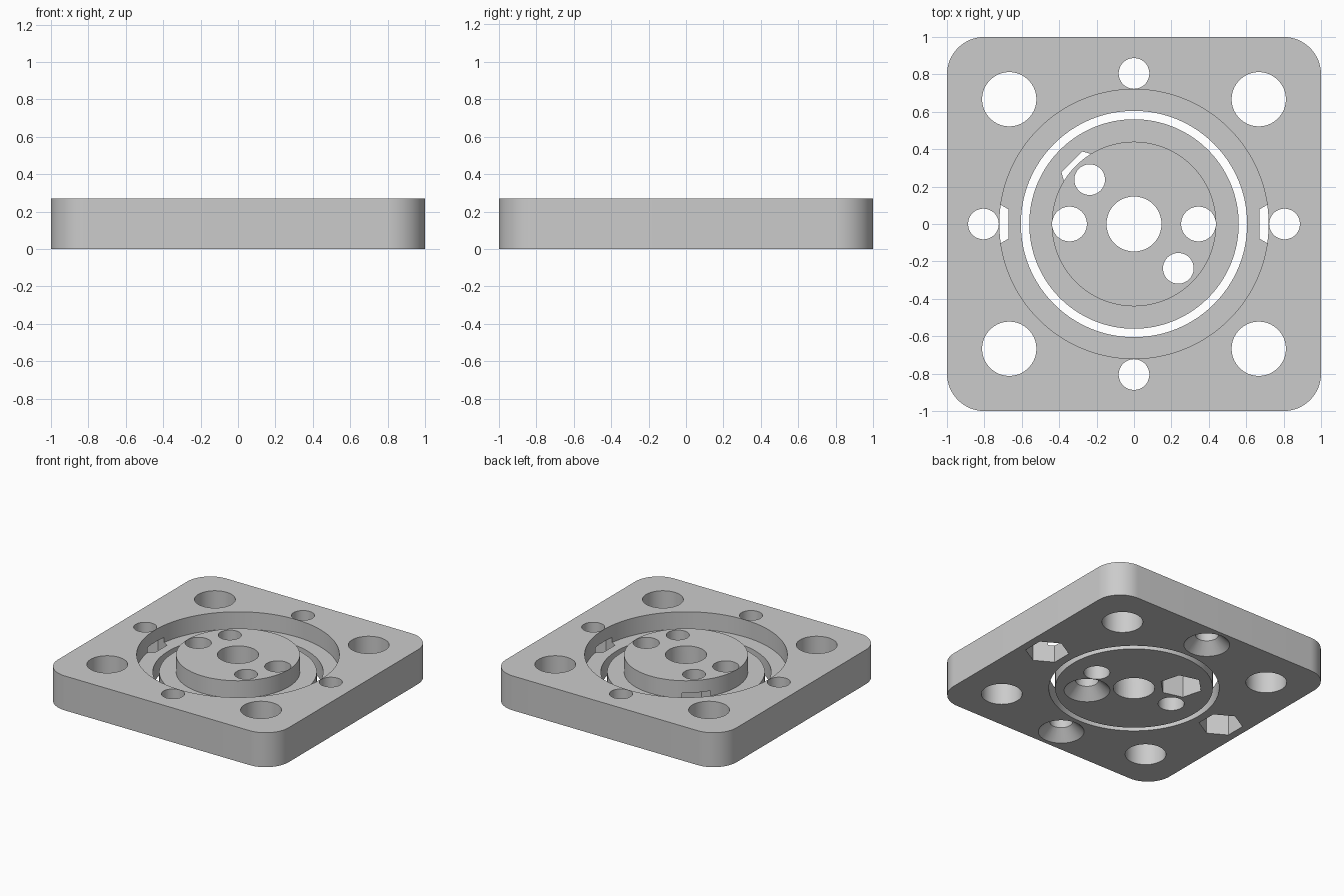
import bpy, bmesh, math

old = bpy.data.objects.get("Cube")
if old:
    bpy.data.objects.remove(old, do_unlink=True)

THICK = 0.27      # plate thickness
FLOOR = 0.135     # height of the recess floor
POCKET = 0.175    # depth of the nut pockets
SCREW_R = 0.082
RING = 0.805      # distance of the outer screw holes

grey = bpy.data.materials.new("plain grey")
grey.use_nodes = True
grey.diffuse_color = (0.6, 0.6, 0.6, 1)
grey.node_tree.nodes["Principled BSDF"].inputs["Base Color"].default_value = (0.6, 0.6, 0.6, 1)


def new_object(name, bm):
    bmesh.ops.recalc_face_normals(bm, faces=bm.faces)
    mesh = bpy.data.meshes.new(name)
    bm.to_mesh(mesh)
    bm.free()
    mesh.materials.append(grey)
    obj = bpy.data.objects.new(name, mesh)
    bpy.context.collection.objects.link(obj)
    return obj


def prism(name, outline, z0, z1):
    """Extrude a closed outline from z0 to z1."""
    bm = bmesh.new()
    face = bm.faces.new([bm.verts.new((x, y, z0)) for x, y in outline])
    top = bmesh.ops.extrude_face_region(bm, geom=[face])["geom"]
    verts = [v for v in top if isinstance(v, bmesh.types.BMVert)]
    bmesh.ops.translate(bm, verts=verts, vec=(0, 0, z1 - z0))
    return new_object(name, bm)


def circle(x, y, r, n=64, turn=0.0):
    return [(x + r * math.cos(turn + math.tau * i / n),
             y + r * math.sin(turn + math.tau * i / n)) for i in range(n)]


def cut(obj, cutter):
    mod = obj.modifiers.new("cut", "BOOLEAN")
    mod.operation = "DIFFERENCE"
    mod.solver = "EXACT"
    mod.object = cutter
    bpy.ops.object.select_all(action="DESELECT")
    bpy.context.view_layer.objects.active = obj
    obj.select_set(True)
    bpy.ops.object.modifier_apply(modifier=mod.name)
    bpy.data.objects.remove(cutter, do_unlink=True)


def drill(obj, x, y, r, z0=-0.1, z1=0.5, n=64):
    cut(obj, prism("drill", circle(x, y, r, n), z0, z1))


def nut_pocket(obj, x, y):
    """Hexagonal pocket in the underside, one flat facing the centre."""
    turn = math.atan2(y, x) + math.pi / 6
    cut(obj, prism("nut", circle(x, y, 0.156, 6, turn), -0.1, POCKET))


def countersink(obj, x, y):
    """Conical screw-head seat in the underside."""
    bm = bmesh.new()
    bmesh.ops.create_cone(bm, cap_ends=True, segments=64,
                          radius1=0.183, radius2=SCREW_R - 0.02, depth=0.12)
    bmesh.ops.translate(bm, verts=bm.verts, vec=(x, y, 0.04))
    cut(obj, new_object("countersink", bm))


# Square plate with rounded corners
outline = []
for k in range(4):
    mid = math.pi / 4 + k * math.pi / 2
    cx, cy = math.copysign(0.8, math.cos(mid)), math.copysign(0.8, math.sin(mid))
    for i in range(17):
        a = k * math.pi / 2 + i * math.pi / 32
        outline.append((cx + 0.2 * math.cos(a), cy + 0.2 * math.sin(a)))
plate = prism("square_plate", outline, 0, THICK)
drill(plate, 0, 0, 0.605, n=128)
drill(plate, 0, 0, 0.72, z0=FLOOR, n=128)
for sx in (-1, 1):
    for sy in (-1, 1):
        drill(plate, sx * 0.667, sy * 0.667, 0.145)
for s in (-1, 1):
    drill(plate, s * RING, 0, SCREW_R)
    nut_pocket(plate, s * RING, 0)
    drill(plate, 0, s * RING, SCREW_R)
    countersink(plate, 0, s * RING)

# Stepped disc in the bore: a wide flange carrying a raised boss
profile = [(0, 0), (0.56, 0), (0.56, FLOOR), (0.44, FLOOR), (0.44, THICK), (0, THICK)]
bm = bmesh.new()
pts = [bm.verts.new((x, 0, z)) for x, z in profile]
edges = [bm.edges.new(pair) for pair in zip(pts, pts[1:])]
bmesh.ops.spin(bm, geom=pts + edges, axis=(0, 0, 1), cent=(0, 0, 0),
               angle=math.tau, steps=128, use_duplicate=False)
bmesh.ops.remove_doubles(bm, verts=bm.verts, dist=0.0001)
disc = new_object("centre_disc", bm)
drill(disc, 0, 0, 0.147)
for s in (-1, 1):
    drill(disc, s * 0.345, 0, 0.093)
    drill(disc, s * 0.237, -s * 0.237, SCREW_R)
nut_pocket(disc, -0.237, 0.237)
countersink(disc, 0.237, -0.237)

# Smooth walls with crisp rims
bpy.ops.object.select_all(action="DESELECT")
for obj in (plate, disc):
    obj.select_set(True)
bpy.context.view_layer.objects.active = plate
bpy.ops.object.shade_smooth_by_angle(angle=math.radians(30))
